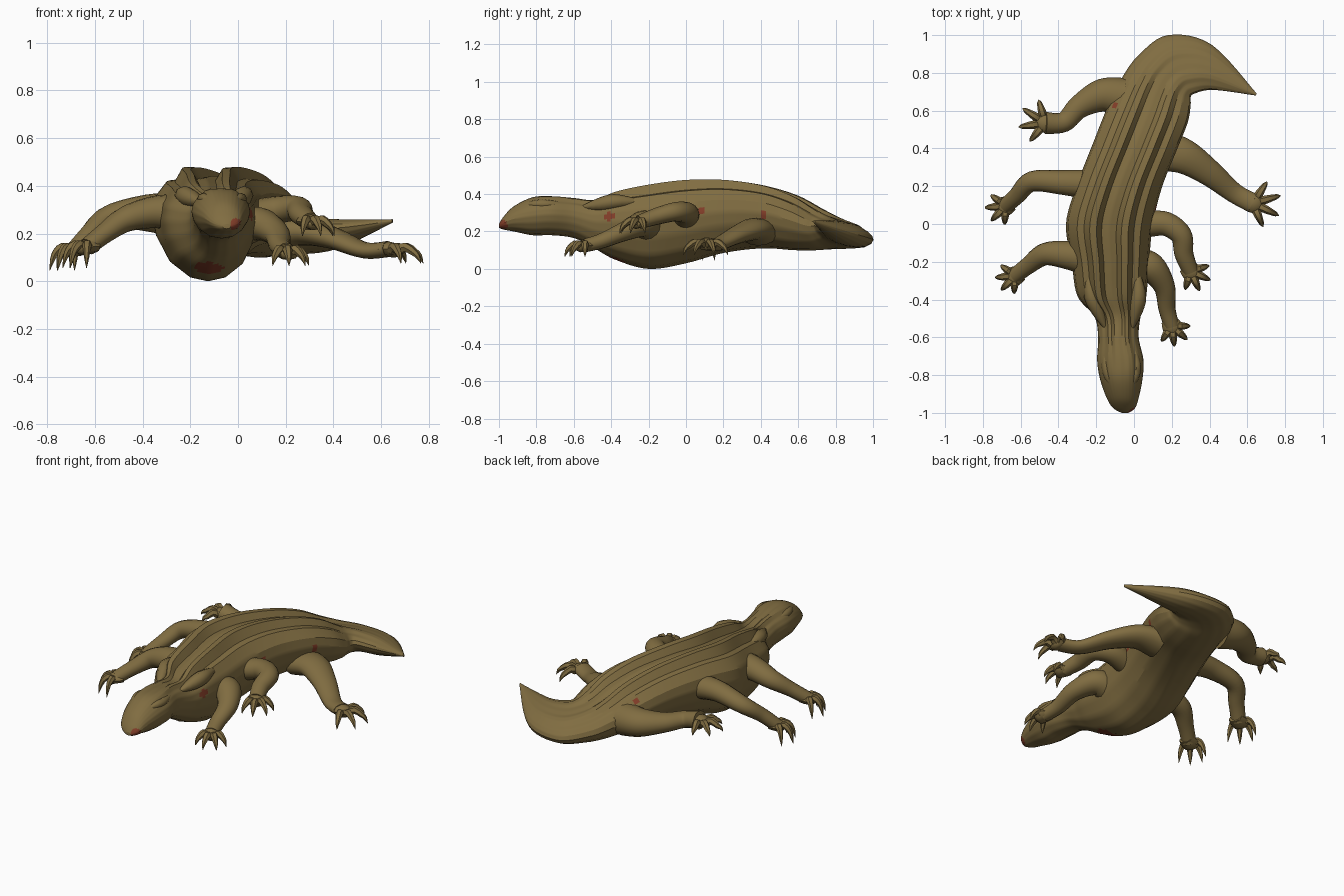
import bpy, math
from mathutils import Vector

if "Cube" in bpy.data.objects:
    bpy.data.objects.remove(bpy.data.objects["Cube"])


def material(name, rgb):
    m = bpy.data.materials.new(name)
    m.diffuse_color = (*rgb, 1)
    m.use_nodes = True
    m.node_tree.nodes["Principled BSDF"].inputs["Base Color"].default_value = m.diffuse_color
    return m


HIDE = material("olive_brown_hide", (0.217, 0.152, 0.053))
RED = material("dull_red_mark", (0.23, 0.048, 0.022))


def spline(rows, steps):
    """Catmull-Rom resampling of rows of numbers."""
    rows = [Vector(r) for r in rows]
    out = []
    for i in range(len(rows) - 1):
        a, b, c, d = rows[max(i - 1, 0)], rows[i], rows[i + 1], rows[min(i + 2, len(rows) - 1)]
        for k in range(steps):
            t = k / steps
            out.append(0.5 * (2 * b + (c - a) * t + (2 * a - 5 * b + 4 * c - d) * t * t
                              + (3 * b - a - 3 * c + d) * t ** 3))
    return out + [rows[-1]]


def loft(name, rings, angle):
    """Skin closed rings of equal length and cap both ends."""
    n = len(rings[0])
    verts = [p for ring in rings for p in ring]
    faces = [(i * n + j, i * n + (j + 1) % n, (i + 1) * n + (j + 1) % n, (i + 1) * n + j)
             for i in range(len(rings) - 1) for j in range(n)]
    faces += [tuple(reversed(range(n))), tuple(range(len(verts) - n, len(verts)))]
    me = bpy.data.meshes.new(name)
    me.from_pydata(verts, [], faces)
    me.materials.append(HIDE)
    me.materials.append(RED)
    me.polygons.foreach_set("use_smooth", [True] * len(me.polygons))
    me.set_sharp_from_angle(angle=math.radians(angle))
    ob = bpy.data.objects.new(name, me)
    bpy.context.collection.objects.link(ob)
    return ob


def tube(name, rows, sides=8, steps=3, flat=1.0):
    """Tapered limb through rows of x, y, z, radius."""
    pts = spline(rows, steps)
    rings = []
    for i, p in enumerate(pts):
        d = (pts[min(i + 1, len(pts) - 1)] - pts[max(i - 1, 0)]).to_3d().normalized()
        side = d.cross(Vector((0, 0, 1))).normalized()
        up = side.cross(d)
        rings.append([p.to_3d() + p[3] * (side * math.cos(a) + up * math.sin(a) * flat)
                      for a in (2 * math.pi * k / sides for k in range(sides))])
    return loft(name, rings, 45)


# Half cross-sections, top centre to bottom centre: ridged back and plain
ridged = [(0, .80), (.17, .77), (.29, .97), (.45, .98), (.58, .74), (.74, .72),
          (.95, .44), (1.0, .12), (.93, -.25), (.7, -.68), (.35, -.93), (0, -1)]
plain = [(0, 1), (.2, .98), (.38, .92), (.55, .82), (.7, .68), (.84, .5),
         (.95, .28), (1.0, 0), (.92, -.35), (.72, -.68), (.4, -.92), (0, -1)]


def outline(ridge):
    half = [Vector(p).lerp(Vector(r), ridge) for p, r in zip(plain, ridged)]
    full = half + [Vector((-p.x, p.y)) for p in half[-2:0:-1]]
    fine = []
    for i, p in enumerate(full):
        q = full[(i + 1) % len(full)]
        fine += [p.lerp(q, k / 4) for k in range(4)]
    return fine


# Body stations: left x, left y, right x, right y, bottom, top, ridge amount, tilt
stations = [
    (-.065, -1.0, -.03, -1.0, .22, .24, 0, 0),
    (-.11, -.975, .005, -.975, .21, .28, 0, 0),
    (-.145, -.92, .025, -.92, .20, .335, 0, 0),
    (-.18, -.82, .045, -.82, .18, .385, .1, 0),
    (-.195, -.72, .05, -.72, .18, .395, .3, 0),
    (-.19, -.60, .025, -.60, .165, .385, .5, 0),
    (-.21, -.49, .035, -.49, .11, .375, .7, 0),
    (-.30, -.38, .065, -.38, .05, .415, 1, 0),
    (-.33, -.20, .08, -.20, .0, .455, 1, 0),
    (-.36, .0, .10, .0, .03, .48, 1, 0),
    (-.305, .2, .15, .2, .085, .48, 1, 0),
    (-.22, .42, .23, .40, .11, .45, 1, 0),
    (-.14, .62, .285, .54, .10, .395, 1, 0),
    (-.06, .78, .30, .63, .10, .325, .9, .02),
    (.03, .90, .30, .67, .11, .285, .6, .05),
    (.18, 1.0, .32, .69, .12, .26, .4, .075),
    (.41, .95, .42, .71, .14, .255, .2, .05),
    (.65, .69, .645, .68, .245, .26, 0, 0),
]
rings = []
for xl, yl, xr, yr, zb, zt, ridge, tilt in spline(stations, 6):
    ring = []
    for p in outline(ridge):
        t = (p.x + 1) / 2
        ring.append((xl + (xr - xl) * t, yl + (yr - yl) * t,
                     zb + (zt - zb) * (p.y + 1) / 2 + tilt * (t - .5)))
    rings.append(ring)
loft("body", rings, 28)


def foot(name, base, heading, length, spread, drop):
    """Palm with four bent fingers, each ending in a hooked claw."""
    x, y, z = base
    h = math.radians(heading)
    dx, dy = math.cos(h), math.sin(h)
    tube(name + "_palm", [(x - .04 * dx, y - .04 * dy, z, .04), (x, y, z, .052),
                          (x + .035 * dx, y + .035 * dy, z - .01, .046),
                          (x + .05 * dx, y + .05 * dy, z - .015, .02)], flat=.6)
    for i in range(4):
        s = (i - 1.5) / 1.5
        a = h + math.radians(spread) * s
        reach = length * (1 - .15 * abs(s))
        path = [(.3, -.005, .024), (.52, .008, .021), (.76, -.012, .016),
                (.9, -drop * .5, .011), (1.0, -drop, .001)]
        tube(f"{name}_finger_{i + 1}",
             [(x + math.cos(a) * reach * k, y + math.sin(a) * reach * k, z + dz, r)
              for k, dz, r in path], sides=6, steps=2)


def leg(name, rows, heading, length, drop=.06, flat=.9, spread=62):
    tube(name, rows, sides=16, steps=6, flat=flat)
    foot(name + "_foot", rows[-1][:3], heading, length, spread, drop)


# Six legs, each posed on its own
leg("front_left_leg", [(-.25, -.185, .285, .088), (-.35, -.165, .29, .075), (-.47, -.16, .26, .06),
                       (-.56, -.22, .20, .046), (-.63, -.275, .145, .042)], 205, .11, .09)
leg("middle_left_leg", [(-.25, .21, .30, .078), (-.38, .22, .305, .065), (-.54, .225, .27, .054),
                        (-.62, .15, .20, .045), (-.68, .095, .135, .042)], 205, .115, .09)
leg("rear_left_leg", [(-.06, .67, .225, .105), (-.17, .68, .235, .088), (-.29, .62, .245, .062),
                      (-.37, .54, .255, .053), (-.47, .535, .275, .058)], 168, .15, .04)
leg("front_right_leg", [(.01, -.21, .22, .085), (.09, -.23, .24, .078), (.16, -.33, .20, .057),
                        (.175, -.45, .15, .045), (.2, -.54, .125, .04)], -62, .115)
leg("middle_right_leg", [(.07, .0, .28, .07), (.17, .0, .3, .064), (.25, -.06, .305, .057),
                         (.265, -.16, .28, .05), (.30, -.25, .25, .042)], -45, .12)
leg("rear_right_leg", [(.15, .39, .195, .11), (.27, .355, .21, .092), (.40, .27, .18, .07),
                       (.53, .165, .13, .053), (.63, .11, .135, .052)], -5, .16, flat=.65)

# Brow ridges and neck crests
for side, cx in (("left", -1), ("right", 1)):
    tube(side + "_brow", [(-.065 + cx * .045, -.87, .335, .006), (-.065 + cx * .07, -.81, .345, .022),
                          (-.068 + cx * .08, -.74, .345, .024), (-.075 + cx * .07, -.64, .345, .006)])
    tube(side + "_neck_crest", [(-.08 + cx * .07, -.55, .33, .01), (-.09 + cx * .1, -.46, .345, .036),
                                (-.1 + cx * .125, -.38, .36, .04), (-.11 + cx * .13, -.28, .36, .02)])

# Red marks on the hide: a ray finds the outer skin, faces around it turn red
bpy.context.view_layer.update()
depsgraph = bpy.context.evaluated_depsgraph_get()
marks = [((2, -.41, .277), (-1, 0, 0), .024), ((2, .095, .31), (-1, 0, 0), .022),
         ((2, .42, .29), (-1, 0, 0), .022), ((-.10, .64, 2), (0, 0, -1), .02),
         ((-.005, -2, .235), (0, 1, 0), .03), ((-.12, -2, .05), (0, 1, 0), .06)]
for origin, direction, reach in marks:
    hit, point, normal, index, ob, _ = bpy.context.scene.ray_cast(
        depsgraph, Vector(origin), Vector(direction))
    if hit:
        mesh = bpy.data.objects[ob.name].data
        mesh.polygons[index].material_index = 1
        for f in mesh.polygons:
            if (f.center - point).length < reach:
                f.material_index = 1
